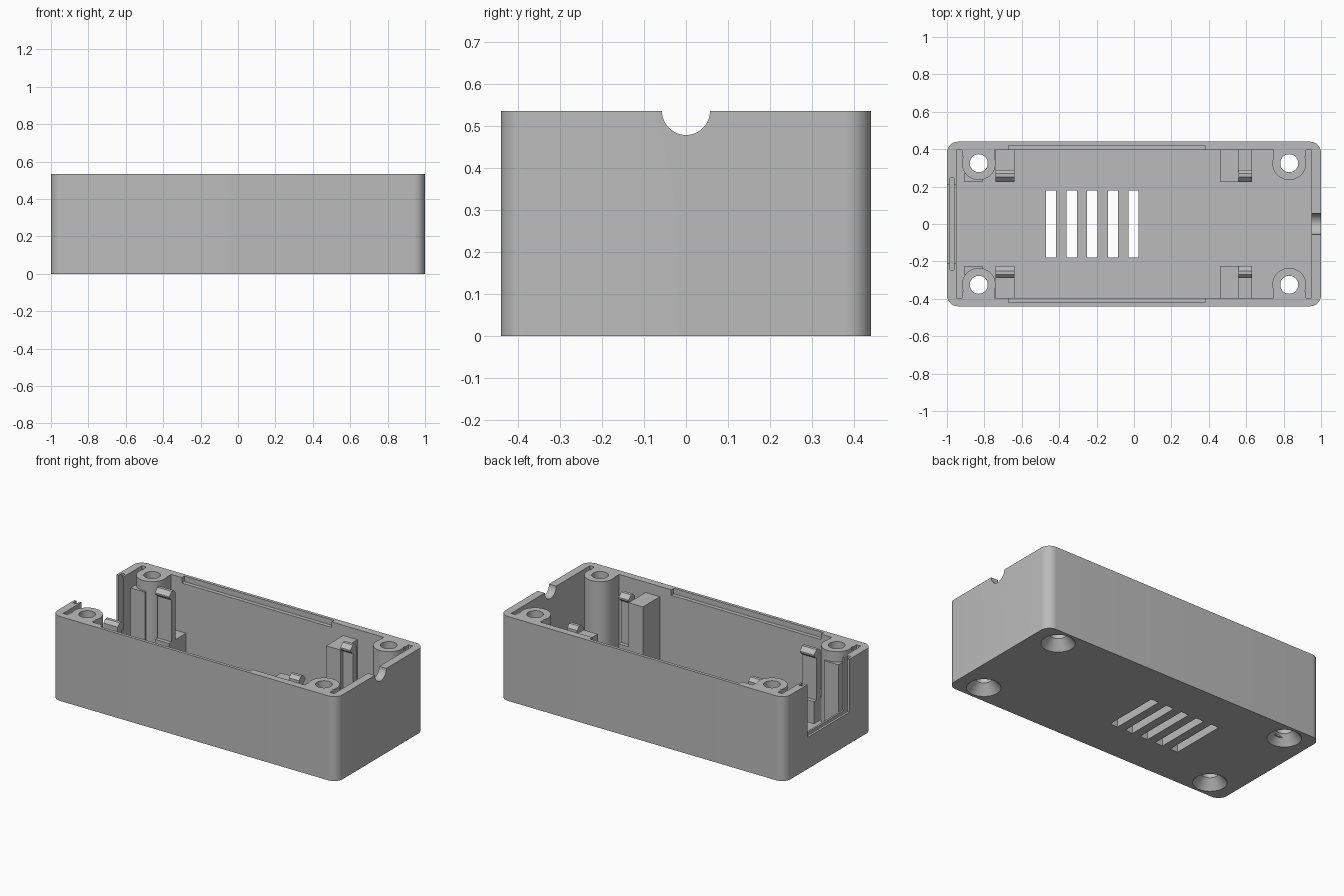
import bpy, bmesh, math
from mathutils import Matrix

default = bpy.data.objects.get("Cube")
if default:
    bpy.data.objects.remove(default, do_unlink=True)

grey = bpy.data.materials.new("light_grey_plastic")
grey.use_nodes = True
grey.diffuse_color = (0.5, 0.5, 0.5, 1)
grey.node_tree.nodes["Principled BSDF"].inputs["Base Color"].default_value = (0.5, 0.5, 0.5, 1)

TOP, FLOOR, HALF_Y = 0.535, 0.05, 0.44
IN_X, IN_Y = 0.95, 0.395


def finish(name, bm):
    bmesh.ops.recalc_face_normals(bm, faces=bm.faces)
    mesh = bpy.data.meshes.new(name)
    bm.to_mesh(mesh)
    bm.free()
    mesh.materials.append(grey)
    obj = bpy.data.objects.new(name, mesh)
    bpy.context.scene.collection.objects.link(obj)
    return obj


def box(name, x0, x1, y0, y1, z0, z1):
    bm = bmesh.new()
    centre = Matrix.Translation(((x0 + x1) / 2, (y0 + y1) / 2, (z0 + z1) / 2))
    size = Matrix.Diagonal((abs(x1 - x0), abs(y1 - y0), abs(z1 - z0), 1))
    bmesh.ops.create_cube(bm, size=1, matrix=centre @ size)
    return finish(name, bm)


def cone(name, x, y, z0, z1, r0, r1, sides=48):
    bm = bmesh.new()
    bmesh.ops.create_cone(bm, cap_ends=True, segments=sides, radius1=r0, radius2=r1,
                          depth=z1 - z0, matrix=Matrix.Translation((x, y, (z0 + z1) / 2)))
    return finish(name, bm)


def prism(name, profile, x0, x1):
    """Extrude a (y, z) profile along x."""
    bm = bmesh.new()
    face = bm.faces.new([bm.verts.new((x0, y, z)) for y, z in profile])
    moved = bmesh.ops.extrude_face_region(bm, geom=[face])["geom"]
    bmesh.ops.translate(bm, vec=(x1 - x0, 0, 0),
                        verts=[g for g in moved if isinstance(g, bmesh.types.BMVert)])
    return finish(name, bm)


def combine(target, tool, operation):
    mod = target.modifiers.new("shape", "BOOLEAN")
    mod.operation, mod.solver, mod.object = operation, "EXACT", tool
    graph = bpy.context.evaluated_depsgraph_get()
    graph.update()
    mesh = bpy.data.meshes.new_from_object(target.evaluated_get(graph))
    target.modifiers.clear()
    target.data = mesh
    bpy.data.objects.remove(tool, do_unlink=True)


def cut(tool):
    combine(shell, tool, "DIFFERENCE")


def add(tool):
    combine(shell, tool, "UNION")


# Outer shell with rounded vertical corners
shell = box("case_shell", -1, 1, -HALF_Y, HALF_Y, 0, TOP)
bm = bmesh.new()
bm.from_mesh(shell.data)
upright = [e for e in bm.edges if abs(e.verts[0].co.z - e.verts[1].co.z) > 0.1]
bmesh.ops.bevel(bm, geom=upright, offset=0.06, segments=10, profile=0.5, affect="EDGES")
bm.to_mesh(shell.data)
bm.free()
cut(box("cavity", -IN_X, IN_X, -IN_Y, IN_Y, FLOOR, 0.7))

# Corner screw bosses joined to the long walls
corners = [(sx, sy) for sx in (-1, 1) for sy in (-1, 1)]
for sx, sy in corners:
    x, y = sx * 0.83, sy * 0.325
    add(cone("boss", x, y, 0.03, TOP, 0.09, 0.09))
    add(box("boss_web", sx * 0.745, sx * 0.92, sy * 0.36, sy * 0.41, 0.03, TOP))

# Countersunk screw holes
for sx, sy in corners:
    x, y = sx * 0.83, sy * 0.325
    cut(cone("screw_hole", x, y, -0.1, 0.7, 0.048, 0.048))
    cut(cone("countersink", x, y, -0.01, 0.06, 0.106, 0.047))

# Floor vents
for i in range(5):
    x = -0.443 + i * 0.11
    cut(box("vent", x - 0.027, x + 0.027, -0.18, 0.18, -0.1, 0.1))

# Shallow lid recesses along the long walls
for s in (-1, 1):
    cut(box("lid_recess", -0.67, 0.38, s * 0.38, s * 0.42, 0.5, 0.7))

# End window with a panel groove, and the cable notch opposite
cut(box("window", -1.1, -0.94, -0.21, 0.21, 0.2, 0.7))
cut(box("panel_groove", -0.985, -0.962, -0.245, 0.245, 0.17, 0.7))
notch = cone("cable_notch", 0, 0, -0.1, 0.1, 0.057, 0.057)
notch.data.transform(Matrix.Translation((1, 0, TOP)) @ Matrix.Rotation(math.pi / 2, 4, "Y"))
cut(notch)

parts = [shell]

# Board supports and snap clips, mirrored on both long walls
clip_profile = [(0.29, 0.04), (0.29, 0.49), (0.27, 0.51), (0.25, 0.51),
                (0.225, 0.485), (0.225, 0.475), (0.25, 0.455), (0.25, 0.04)]
for s, side in ((-1, "front"), (1, "back")):
    parts.append(box(f"{side}_inner_support", 0.46, 0.56, s * 0.225, s * 0.4, 0.04, 0.47))
    parts.append(box(f"{side}_end_support", -0.91, -0.81, s * 0.225, s * 0.27, 0.04, 0.47))
    for tag, x0, x1 in (("end", -0.74, -0.64), ("inner", 0.56, 0.63)):
        profile = [(s * y, z) for y, z in clip_profile]
        parts.append(prism(f"{side}_{tag}_clip", profile, x0, x1))
        parts.append(box(f"{side}_{tag}_clip_base", x0, x1, s * 0.225, s * 0.4, 0.04, 0.19))

# Smooth the round surfaces, keep hard edges
bpy.ops.object.select_all(action="DESELECT")
for part in parts:
    part.select_set(True)
bpy.context.view_layer.objects.active = shell
bpy.ops.object.shade_smooth_by_angle(angle=math.radians(30))
